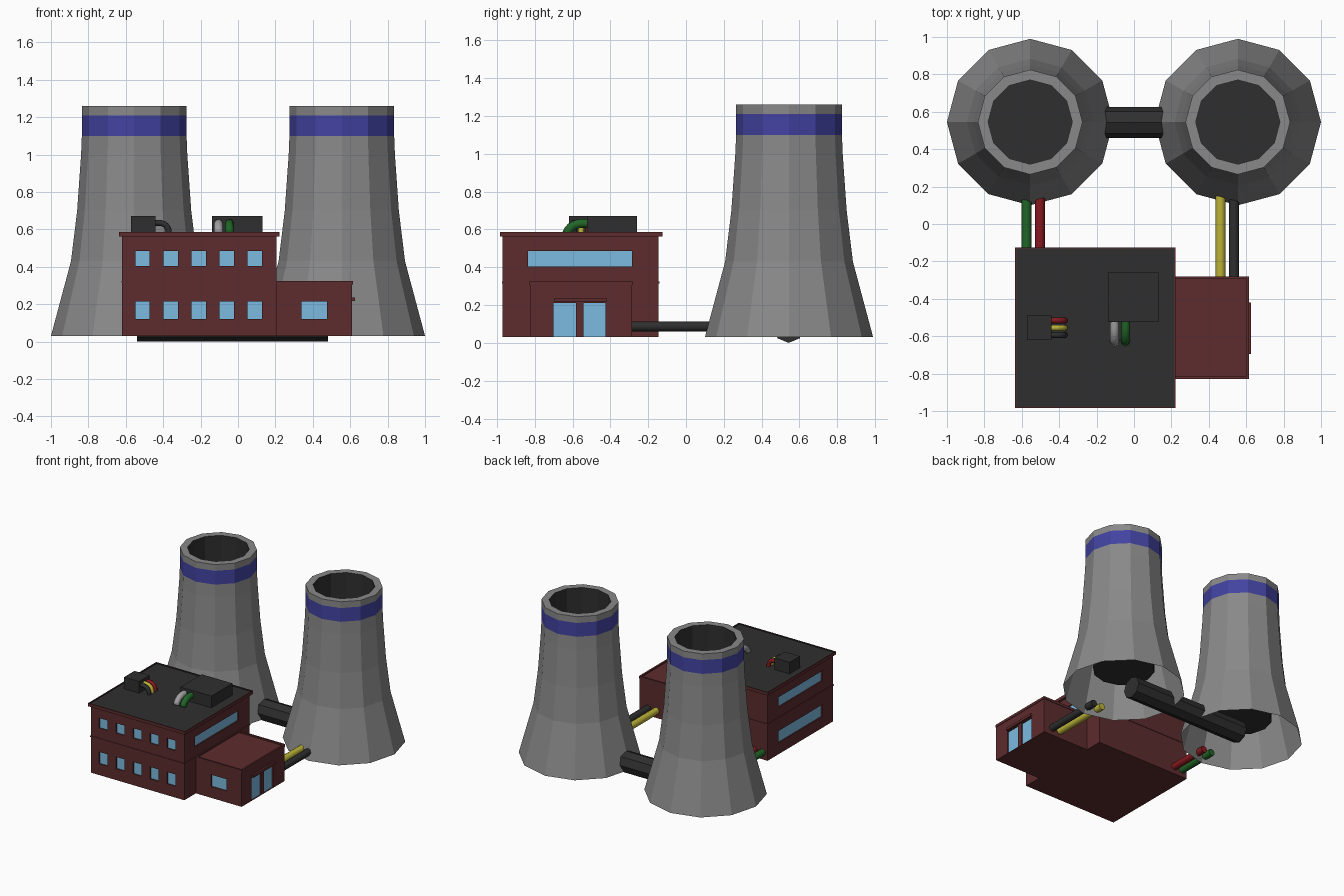
import bpy, bmesh, math
from mathutils import Matrix, Vector

if "Cube" in bpy.data.objects:
    bpy.data.objects.remove(bpy.data.objects["Cube"])


def material(name, *rgb):
    m = bpy.data.materials.new(name)
    m.diffuse_color = (*rgb, 1)
    m.use_nodes = True
    m.node_tree.nodes["Principled BSDF"].inputs["Base Color"].default_value = m.diffuse_color
    return m


BRICK = material("brick", .11, .025, .027)
DARK = material("dark", .028, .028, .028)
GREY = material("concrete", .25, .25, .25)
BLUE = material("blue_band", .055, .055, .36)
GLASS = material("glass", .2, .5, .75)
GREEN = material("green", .015, .13, .02)
RED = material("red", .24, .01, .015)
YELLOW = material("yellow", .5, .45, .04)
SILVER = material("silver", .35, .35, .35)


def finish(name, bm, *mats):
    bmesh.ops.recalc_face_normals(bm, faces=bm.faces)
    me = bpy.data.meshes.new(name)
    bm.to_mesh(me)
    bm.free()
    for m in mats:
        me.materials.append(m)
    ob = bpy.data.objects.new(name, me)
    bpy.context.collection.objects.link(ob)
    return ob


def add_box(bm, x, y, z):
    mid = Vector([(a + b) / 2 for a, b in (x, y, z)])
    size = Vector([b - a for a, b in (x, y, z)])
    bmesh.ops.create_cube(bm, size=1, matrix=Matrix.Translation(mid) @ Matrix.Diagonal((*size, 1)))


def box(name, x, y, z, mat):
    bm = bmesh.new()
    add_box(bm, x, y, z)
    return finish(name, bm, mat)


def lipped_roof(name, x, y, z, lip, depth, edge, deck):
    # slab whose top is sunk inside a thin lip
    bm = bmesh.new()
    add_box(bm, x, y, z)
    top = max(bm.faces, key=lambda f: f.calc_center_median().z)
    bmesh.ops.inset_region(bm, faces=[top], thickness=lip)
    top.material_index = 1
    inner = bmesh.ops.extrude_face_region(bm, geom=[top])
    verts = [v for v in inner["geom"] if isinstance(v, bmesh.types.BMVert)]
    bmesh.ops.translate(bm, verts=verts, vec=(0, 0, -depth))
    if top.is_valid:
        bm.faces.remove(top)
    return finish(name, bm, edge, deck)


def lathe(name, profile, cx, cy, mat, floor=False, n=12):
    bm = bmesh.new()
    rings = [[bm.verts.new((cx + r * math.cos(2 * math.pi * i / n),
                            cy + r * math.sin(2 * math.pi * i / n), z)) for i in range(n)]
             for r, z in profile]
    for a, b in zip(rings, rings[1:]):
        for i in range(n):
            j = (i + 1) % n
            bm.faces.new((a[i], a[j], b[j], b[i]))
    if floor:
        bm.faces.new(rings[-1])
    return finish(name, bm, mat)


def tube(name, points, r, mat):
    cu = bpy.data.curves.new(name, 'CURVE')
    cu.dimensions = '3D'
    cu.bevel_depth, cu.bevel_resolution, cu.use_fill_caps = r, 2, True
    sp = cu.splines.new('POLY')
    sp.points.add(len(points) - 1)
    for p, co in zip(sp.points, points):
        p.co = (*co, 1)
    cu.materials.append(mat)
    ob = bpy.data.objects.new(name, cu)
    bpy.context.collection.objects.link(ob)
    bpy.ops.object.select_all(action='DESELECT')
    ob.select_set(True)
    bpy.context.view_layer.objects.active = ob
    bpy.ops.object.convert(target='MESH')


def recess(body, openings, name):
    # cut shallow openings in a wall block and set glass at the back of each
    cut, glass = bmesh.new(), bmesh.new()
    d, e = .012, .02
    for axis, wall, sign, u, z in openings:
        back = wall - sign * d
        c = sorted((back, wall + sign * e))
        g = sorted((back - sign * .004, back + sign * .002))
        for bm, rng in ((cut, c), (glass, g)):
            add_box(bm, *((rng, u) if axis == 'x' else (u, rng)), z)
    cutter = finish(name + "_cutter", cut)
    cutter.hide_render = True
    mod = body.modifiers.new("openings", 'BOOLEAN')
    mod.operation, mod.solver, mod.object = 'DIFFERENCE', 'EXACT', cutter
    bpy.context.view_layer.objects.active = body
    bpy.ops.object.modifier_apply(modifier=mod.name)
    bpy.data.objects.remove(cutter)
    finish(name, glass, GLASS)


# cooling towers
for side, cx in (("left", -.555), ("right", .555)):
    cy = .545
    lathe(side + "_tower_shell", [(.445, .03), (.338, .43), (.305, .7), (.284, 1.0), (.28, 1.1)], cx, cy, GREY)
    lathe(side + "_tower_band", [(.28, 1.1), (.28, 1.21)], cx, cy, BLUE)
    lathe(side + "_tower_rim", [(.28, 1.21), (.28, 1.26), (.225, 1.26)], cx, cy, GREY)
    lathe(side + "_tower_flue", [(.225, 1.26), (.225, .2)], cx, cy, DARK, floor=True)

# main pipe joining the towers
bm = bmesh.new()
bmesh.ops.create_cone(bm, cap_ends=True, segments=8, radius1=.083, radius2=.083, depth=1.02,
                      matrix=Matrix.Translation((-.03, .543, .083)) @ Matrix.Rotation(math.pi / 2, 4, 'Y'))
finish("tower_link_pipe", bm, DARK)

# main building with windows
main = box("main_building", (-.62, .205), (-.97, -.145), (.03, .57), BRICK)
wins = [('y', -.97, -1, (c - .038, c + .038), z)
        for c in (-.51, -.36, -.21, -.06, .09) for z in ((.12, .215), (.405, .485))]
wins.append(('x', .205, 1, (-.835, -.285), (.405, .485)))
wins += [('x', -.62, -1, (-.835, -.285), z) for z in ((.12, .215), (.405, .485))]
recess(main, wins, "main_windows")
box("storey_ledge", (-.624, .209), (-.974, -.141), (.315, .325), BRICK)
lipped_roof("main_roof", (-.635, .222), (-.985, -.125), (.562, .587), .01, .008, BRICK, DARK)

# entrance annex with window, double door and canopy
annex = box("annex", (.2, .61), (-.825, -.285), (.03, .31), BRICK)
recess(annex, [('y', -.825, -1, (.34, .475), (.12, .215)),
               ('x', .61, 1, (-.70, -.582), (.032, .212)),
               ('x', .61, 1, (-.542, -.425), (.032, .212))], "annex_glass")
lipped_roof("annex_roof", (.2, .614), (-.829, -.281), (.305, .325), .02, .01, BRICK, BRICK)
box("door_canopy", (.60, .625), (-.695, -.42), (.217, .237), BRICK)

# ground pipes from the buildings to the towers
for name, x, y0, m in (("green_pipe", -.575, -.16, GREEN), ("red_pipe", -.503, -.16, RED),
                       ("yellow_pipe", .462, -.3, YELLOW), ("black_pipe", .535, -.3, DARK)):
    tube(name, [(x, y0, .087), (x, .19, .087)], .027, m)

# rooftop units
box("small_roof_unit", (-.572, -.44), (-.62, -.49), (.57, .672), DARK)
box("large_roof_unit", (-.14, .132), (-.525, -.258), (.57, .672), DARK)


# bent pipes from the units down into the roof: distance out and height
def bend(radius, z_top):
    steps = [i * math.pi / 12 for i in range(7)]
    return [(-.02, z_top)] + [(.02 + radius * math.sin(a), z_top - radius + radius * math.cos(a))
                              for a in steps] + [(.02 + radius, .565)]


for name, y, m in (("red_roof_pipe", -.516, RED), ("yellow_roof_pipe", -.555, YELLOW),
                   ("black_roof_pipe", -.593, DARK)):
    tube(name, [(-.44 + o, y, z) for o, z in bend(.05, .635)], .016, m)
for name, x, m in (("silver_roof_pipe", -.104, SILVER), ("green_roof_pipe", -.045, GREEN)):
    tube(name, [(x, -.55 + .025 - o * 1.2, z) for o, z in bend(.07, .632)], .024, m)
